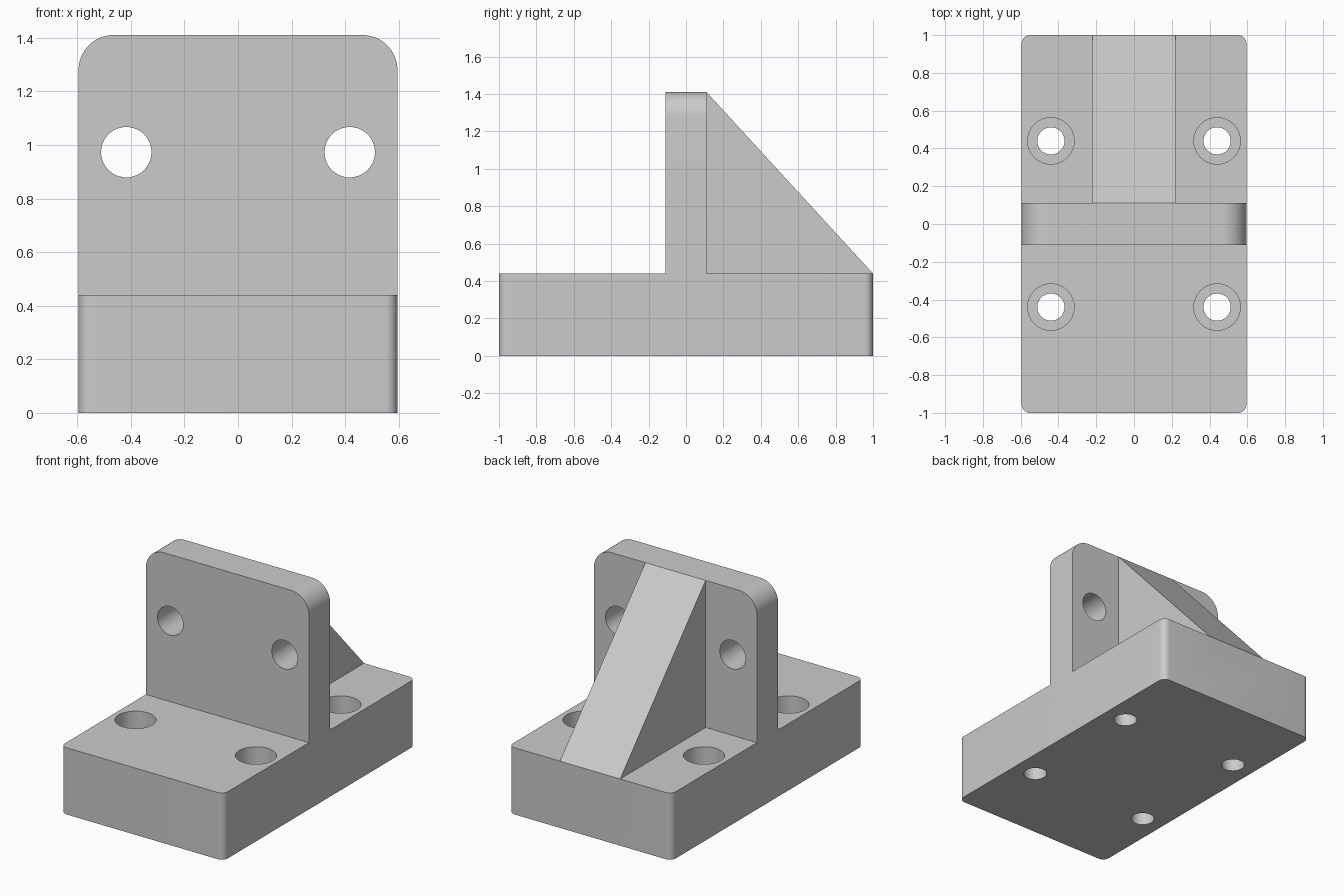
import bpy
import bmesh
from math import pi, radians
from mathutils import Matrix

HALF_X, HALF_Y = 0.595, 1.0
BASE_H, WALL_H, WALL_Y = 0.44, 1.41, 0.11

if "Cube" in bpy.data.objects:
    bpy.data.objects.remove(bpy.data.objects["Cube"], do_unlink=True)

grey = bpy.data.materials.new("machined grey")
grey.use_nodes = True
grey.diffuse_color = (0.6, 0.6, 0.6, 1)
grey.node_tree.nodes["Principled BSDF"].inputs["Base Color"].default_value = grey.diffuse_color


def add_object(name, bm):
    bmesh.ops.recalc_face_normals(bm, faces=bm.faces)
    mesh = bpy.data.meshes.new(name)
    bm.to_mesh(mesh)
    bm.free()
    mesh.materials.append(grey)
    obj = bpy.data.objects.new(name, mesh)
    bpy.context.collection.objects.link(obj)
    return obj


def side_prism(profile, half_width):
    """Extrude a (y, z) profile across x."""
    bm = bmesh.new()
    face = bm.faces.new([bm.verts.new((-half_width, y, z)) for y, z in profile])
    moved = bmesh.ops.extrude_face_region(bm, geom=[face])["geom"]
    verts = [v for v in moved if isinstance(v, bmesh.types.BMVert)]
    bmesh.ops.translate(bm, verts=verts, vec=(2 * half_width, 0, 0))
    return bm


def round_edges(bm, rule, radius, segments):
    edges = [e for e in bm.edges if rule(*[v.co for v in e.verts])]
    bmesh.ops.bevel(bm, geom=edges, offset=radius, segments=segments,
                    profile=0.5, affect="EDGES")


def drill(bm, centre, radius, depth, turn=0):
    matrix = Matrix.Translation(centre) @ Matrix.Rotation(turn, 4, "X")
    bmesh.ops.create_cone(bm, cap_ends=True, segments=64, radius1=radius,
                          radius2=radius, depth=depth, matrix=matrix)


def combine(target, tool, operation):
    tool.hide_render = True
    mod = target.modifiers.new(operation.title(), "BOOLEAN")
    mod.operation, mod.solver, mod.object = operation, "EXACT", tool
    bpy.context.view_layer.objects.active = target
    bpy.ops.object.modifier_apply(modifier=mod.name)
    bpy.data.objects.remove(tool, do_unlink=True)


# Base and upright plate as one inverted T section
half = [(HALF_Y, 0), (HALF_Y, BASE_H), (WALL_Y, BASE_H), (WALL_Y, WALL_H)]
bm = side_prism(half + [(-y, z) for y, z in reversed(half)], HALF_X)
round_edges(bm, lambda a, b: abs(a.y - b.y) < 0.01 and abs(a.x - b.x) < 0.01
            and abs(a.y) > 0.9, 0.045, 8)
round_edges(bm, lambda a, b: min(a.z, b.z) > 1.4 and abs(a.x - b.x) < 0.01, 0.13, 16)
bracket = add_object("bracket", bm)

# Sloping rib behind the upright plate
rib = side_prism([(0, 0.3), (0, WALL_H), (WALL_Y, WALL_H),
                  (HALF_Y, BASE_H), (HALF_Y, 0.3)], 0.22)
combine(bracket, add_object("rib", rib), "UNION")

# Plate holes, base bolt holes and their counterbores
plate_holes, bolt_holes, counterbores = bmesh.new(), bmesh.new(), bmesh.new()
for side in (-1, 1):
    drill(plate_holes, (side * 0.417, 0, 0.973), 0.094, 0.5, pi / 2)
    for end in (-1, 1):
        spot = (side * 0.44, end * 0.44)
        drill(bolt_holes, (*spot, 0.2), 0.072, 0.6)
        drill(counterbores, (*spot, BASE_H), 0.123, 0.3)
for name, holes in (("plate_holes", plate_holes), ("bolt_holes", bolt_holes),
                    ("counterbores", counterbores)):
    combine(bracket, add_object(name, holes), "DIFFERENCE")

# Smooth rounds with crisp edges
bpy.ops.object.select_all(action="DESELECT")
bracket.select_set(True)
bpy.context.view_layer.objects.active = bracket
bpy.ops.object.shade_smooth_by_angle(angle=radians(30))
